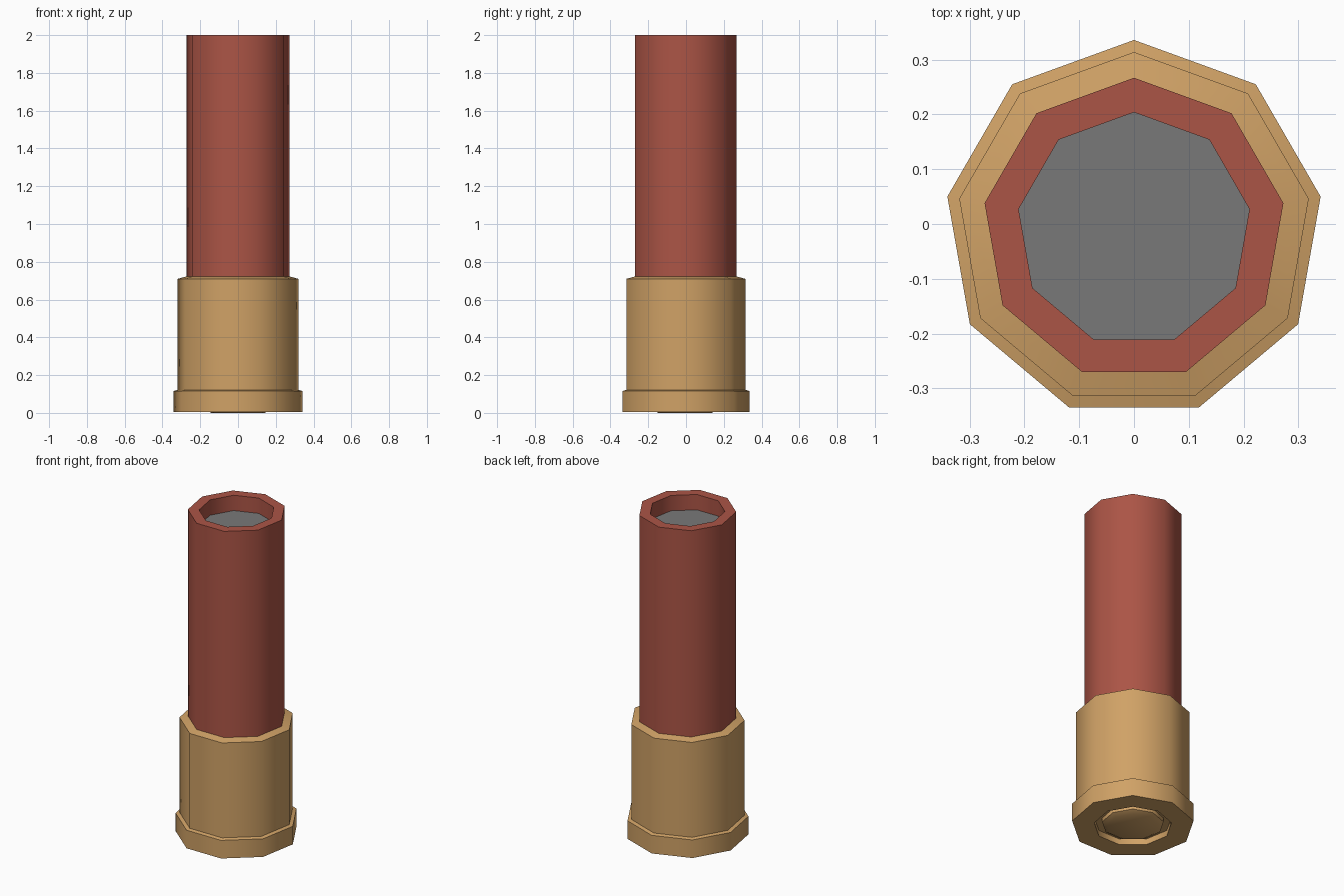
import bpy
import bmesh
import math

SIDES = 9
CENTRE_Y = -0.01

cube = bpy.data.objects.get("Cube")
if cube:
    bpy.data.objects.remove(cube, do_unlink=True)


def make_material(name, colour):
    mat = bpy.data.materials.new(name)
    mat.use_nodes = True
    mat.diffuse_color = (*colour, 1)
    mat.node_tree.nodes["Principled BSDF"].inputs["Base Color"].default_value = (*colour, 1)
    return mat


def lathe(name, profile, mat, cap_start=False, cap_end=False):
    """Revolve (radius, height) points into a nine-sided part."""
    bm = bmesh.new()
    rings = []
    for radius, z in profile:
        ring = []
        for i in range(SIDES):
            a = math.pi / 2 + math.tau * i / SIDES
            ring.append(bm.verts.new((radius * math.cos(a), CENTRE_Y + radius * math.sin(a), z)))
        rings.append(ring)
    for lower, upper in zip(rings, rings[1:]):
        for i in range(SIDES):
            j = (i + 1) % SIDES
            bm.faces.new((lower[i], lower[j], upper[j], upper[i]))
    if cap_start:
        bm.faces.new(rings[0][::-1])
    if cap_end:
        bm.faces.new(rings[-1])
    mesh = bpy.data.meshes.new(name)
    bm.to_mesh(mesh)
    bm.free()
    mesh.materials.append(mat)
    obj = bpy.data.objects.new(name, mesh)
    bpy.context.collection.objects.link(obj)
    bpy.ops.object.select_all(action="DESELECT")
    obj.select_set(True)
    bpy.context.view_layer.objects.active = obj
    bpy.ops.object.shade_smooth_by_angle(angle=math.radians(45))
    return obj


brass = make_material("brass", (0.63, 0.36, 0.133))
red = make_material("red_plastic", (0.41, 0.09, 0.061))
grey = make_material("grey_wad", (0.19, 0.19, 0.19))

# Brass base: recessed underside, flange, casing and sloped lip
lathe("brass_base", [(0.17, 0.04), (0.22, 0.04), (0.22, 0.004), (0.346, 0.004),
                     (0.346, 0.116), (0.324, 0.122), (0.324, 0.71), (0.277, 0.722)], brass)

# Primer in the recess under the base
lathe("primer", [(0.145, 0), (0.175, 0.015), (0.175, 0.04)], brass, cap_start=True)

# Red tube with a hollow mouth
lathe("tube", [(0.277, 0.72), (0.277, 2), (0.214, 2), (0.214, 1.905)], red)

# Flat wad closing the mouth
lathe("wad", [(0.214, 1.905)], grey, cap_end=True)
